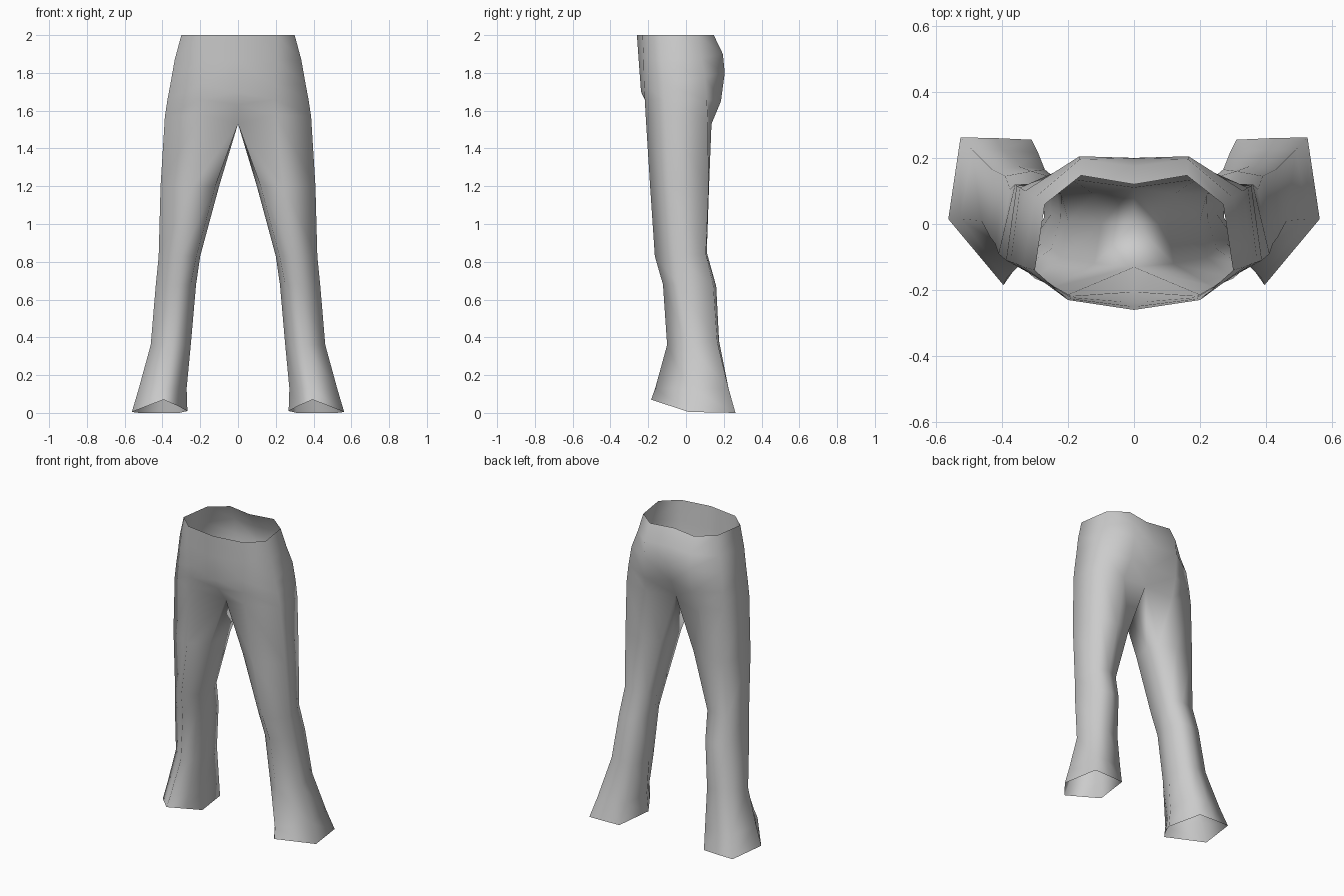
import bpy, bmesh

cube = bpy.data.objects.get("Cube")
if cube:
    bpy.data.objects.remove(cube)

# Plain grey cloth
cloth = bpy.data.materials.new("grey cloth")
cloth.use_nodes = True
grey = (0.6, 0.6, 0.6, 1)
cloth.diffuse_color = grey
cloth.node_tree.nodes["Principled BSDF"].inputs["Base Color"].default_value = grey

# Hip half-rows: front centre, front, outer front, outer back, back, back centre
hip_rows = [
    [(0, -.26, 2), (.20, -.23, 2), (.30, -.14, 2), (.27, .06, 2), (.16, .147, 2), (0, .12, 2)],
    [(0, -.25, 1.86), (.20, -.225, 1.87), (.335, -.13, 1.87), (.30, .08, 1.88), (.165, .195, 1.9), (0, .175, 1.9)],
    [(0, -.238, 1.7), (.19, -.222, 1.74), (.358, -.12, 1.74), (.33, .10, 1.78), (.165, .205, 1.8), (0, .20, 1.79)],
    [(0, -.205, 1.63), (.19, -.218, 1.66), (.373, -.115, 1.66), (.345, .11, 1.66), (.175, .185, 1.65), (0, .155, 1.66)],
]
# Leg rings: front, outer front, outer back, back, inner back, inner, inner front
leg_rings = [
    [(.20, -.214, 1.58), (.387, -.11, 1.57), (.355, .115, 1.55), (.19, .135, 1.53),
     (0, .11, 1.555), (0, 0, 1.53), (0, -.13, 1.53)],
    [(.24, -.19, 1.2), (.41, -.09, 1.2), (.36, .12, 1.2), (.23, .122, 1.2),
     (.12, .09, 1.2), (.10, 0, 1.2), (.12, -.12, 1.2)],
    [(.30, -.165, .83), (.42, -.06, .83), (.375, .105, .84), (.29, .11, .85),
     (.22, .09, .84), (.20, .01, .83), (.22, -.10, .83)],
    [(.32, -.122, .68), (.435, -.04, .68), (.39, .145, .67), (.31, .16, .67),
     (.24, .14, .67), (.222, .02, .68), (.25, -.075, .68)],
    [(.35, -.10, .36), (.462, .01, .36), (.43, .165, .38), (.35, .175, .38),
     (.27, .165, .37), (.25, .03, .36), (.28, -.06, .36)],
    [(.385, -.163, .13), (.525, .015, .13), (.49, .225, .13), (.40, .225, .13),
     (.29, .215, .13), (.272, .02, .13), (.315, -.06, .13)],
    [(.395, -.185, .07), (.562, .015, .005), (.525, .262, 0), (.42, .26, 0),
     (.31, .255, 0), (.268, .01, .01), (.325, -.085, .04)],
]


def bridge(bm, upper, lower, closed):
    """Join two rows of vertices with quads."""
    n = len(upper)
    for i in range(n if closed else n - 1):
        j = (i + 1) % n
        bm.faces.new((upper[i], lower[i], lower[j], upper[j]))


bm = bmesh.new()
hips = [[bm.verts.new(p) for p in row] for row in hip_rows]
legs = [[bm.verts.new(p) for p in ring] for ring in leg_rings]

# The last hip row is the top of the leg, with the crotch ends on the centre line
front, outer_f, outer_b, back, crotch_b, crotch_m, crotch_f = legs[0]
hips.append([crotch_f, front, outer_f, outer_b, back, crotch_b])
for upper, lower in zip(hips, hips[1:]):
    bridge(bm, upper, lower, False)
for upper, lower in zip(legs, legs[1:]):
    bridge(bm, upper, lower, True)

for face in bm.faces:
    face.smooth = True
mesh = bpy.data.meshes.new("trousers")
bm.to_mesh(mesh)
bm.free()
mesh.materials.append(cloth)
trousers = bpy.data.objects.new("trousers", mesh)
bpy.context.collection.objects.link(trousers)

# Second half
mirror = trousers.modifiers.new("mirror", 'MIRROR')
mirror.use_axis = (True, False, False)
mirror.use_clip = True
mirror.merge_threshold = 0.001
